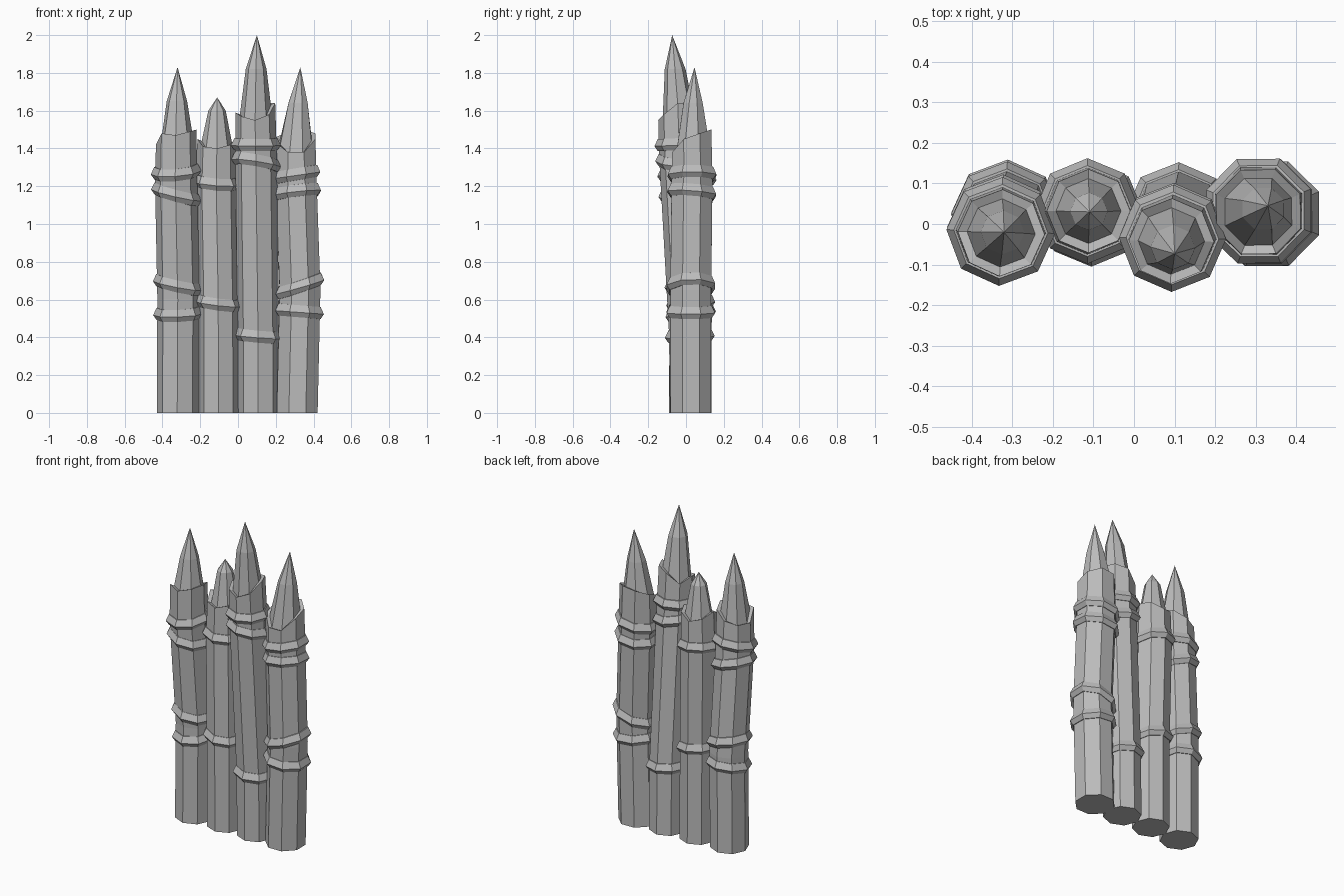
import bpy, bmesh, math
from mathutils import Vector

cube = bpy.data.objects.get("Cube")
if cube:
    bpy.data.objects.remove(cube)

SIDES = 8
grey = bpy.data.materials.new("weathered grey wood")
grey.use_nodes = True
grey.diffuse_color = (0.5, 0.5, 0.5, 1)
grey.node_tree.nodes["Principled BSDF"].inputs["Base Color"].default_value = (0.5, 0.5, 0.5, 1)


def octagon(center, radius, turn, heights):
    """Eight points around a centre, each at its own height."""
    return [Vector((center.x + radius * math.cos(turn + i * math.tau / SIDES),
                    center.y + radius * math.sin(turn + i * math.tau / SIDES),
                    heights[i])) for i in range(SIDES)]


def loft(name, loops, closed=False, tip=None):
    """Skin a stack of octagons; close it into a band, or cap it."""
    bm = bmesh.new()
    rows = [[bm.verts.new(p) for p in loop] for loop in loops]
    pairs = list(zip(rows, rows[1:]))
    if closed:
        pairs.append((rows[-1], rows[0]))
    for low, high in pairs:
        for i in range(SIDES):
            j = (i + 1) % SIDES
            bm.faces.new((low[i], low[j], high[j], high[i]))
    if not closed:
        bm.faces.new(rows[0][::-1])
        top = bm.verts.new(tip)
        for i in range(SIDES):
            bm.faces.new((rows[-1][i], rows[-1][(i + 1) % SIDES], top))
    bmesh.ops.recalc_face_normals(bm, faces=bm.faces)
    mesh = bpy.data.meshes.new(name)
    bm.to_mesh(mesh)
    bm.free()
    mesh.materials.append(grey)
    obj = bpy.data.objects.new(name, mesh)
    bpy.context.collection.objects.link(obj)


def center_at(path, z):
    """Centre of a bent log at a height."""
    for (x0, y0, z0), (x1, y1, z1) in zip(path, path[1:]):
        if z <= z1:
            break
    t = (z - z0) / (z1 - z0)
    return Vector((x0 + (x1 - x0) * t, y0 + (y1 - y0) * t, z))


def build_log(name, path, turn, radius, rim, shoulder, tip, bands):
    turn = math.radians(turn)
    top = center_at(path, path[-1][2])
    tip = Vector(tip)
    # trunk, chipped rim, inset and sharpened point in one skin
    loops = [octagon(Vector(p), radius, turn, [p[2]] * SIDES) for p in path[:-1]]
    loops.append(octagon(top, radius - 0.005, turn, rim))
    loops.append(octagon(top, radius - 0.028, turn, [z - 0.01 for z in rim]))
    z, r = shoulder
    loops.append(octagon(top.lerp(tip, 0.5), r, turn, [z] * SIDES))
    loft(name, loops, tip=tip)
    # rope bands with a ridged profile, each tilted its own way
    for n, (z, slope_x, slope_y) in enumerate(bands):
        center = center_at(path, z)
        profile = [(radius - 0.01, -0.034), (radius + 0.004, -0.034),
                   (radius + 0.022, -0.008), (radius + 0.004, 0.03), (radius - 0.01, 0.03)]
        loops = []
        for r, dz in profile:
            heights = [z + dz + slope_x * math.cos(turn + i * math.tau / SIDES)
                       + slope_y * math.sin(turn + i * math.tau / SIDES) for i in range(SIDES)]
            loops.append(octagon(center, r, turn, heights))
        loft(f"{name}_band_{n + 1}", loops, closed=True)


build_log("right_outer_log",
          [(-0.318, 0.022, 0), (-0.315, 0.025, 0.6), (-0.328, -0.018, 1.25), (-0.327, -0.022, 1.48)],
          -2, 0.112, [1.5, 1.48, 1.44, 1.42, 1.42, 1.48, 1.47, 1.49], (1.65, 0.054),
          (-0.32, -0.02, 1.83),
          [(1.28, 0.01, 0.02), (1.16, -0.03, 0.01), (0.68, -0.025, 0.01), (0.53, 0.005, 0.015)])
build_log("right_inner_log",
          [(-0.103, 0.027, 0), (-0.105, 0.025, 0.6), (-0.115, 0.032, 1.2), (-0.112, 0.032, 1.42)],
          0, 0.108, [1.44, 1.43, 1.4, 1.42, 1.45, 1.41, 1.4, 1.42], (1.6, 0.046),
          (-0.11, 0.03, 1.67),
          [(1.225, -0.01, 0.015), (0.585, -0.015, 0.01)])
build_log("left_inner_log",
          [(0.108, 0.025, 0), (0.108, 0.02, 0.42), (0.096, -0.032, 1.35), (0.092, -0.042, 1.58)],
          -1, 0.11, [1.64, 1.64, 1.62, 1.56, 1.59, 1.57, 1.55, 1.58], (1.82, 0.055),
          (0.1, -0.073, 2),
          [(1.425, 0, 0.005), (1.33, -0.02, -0.01), (0.41, -0.01, 0.005)])
build_log("left_outer_log",
          [(0.313, 0.025, 0), (0.328, 0.025, 0.65), (0.307, 0.032, 1.25), (0.306, 0.03, 1.48)],
          23, 0.117, [1.48, 1.5, 1.49, 1.46, 1.43, 1.38, 1.38, 1.45], (1.64, 0.055),
          (0.33, 0.045, 1.83),
          [(1.265, 0.02, 0), (1.17, 0.015, -0.01), (0.675, 0.04, 0.005), (0.54, -0.01, 0)])
